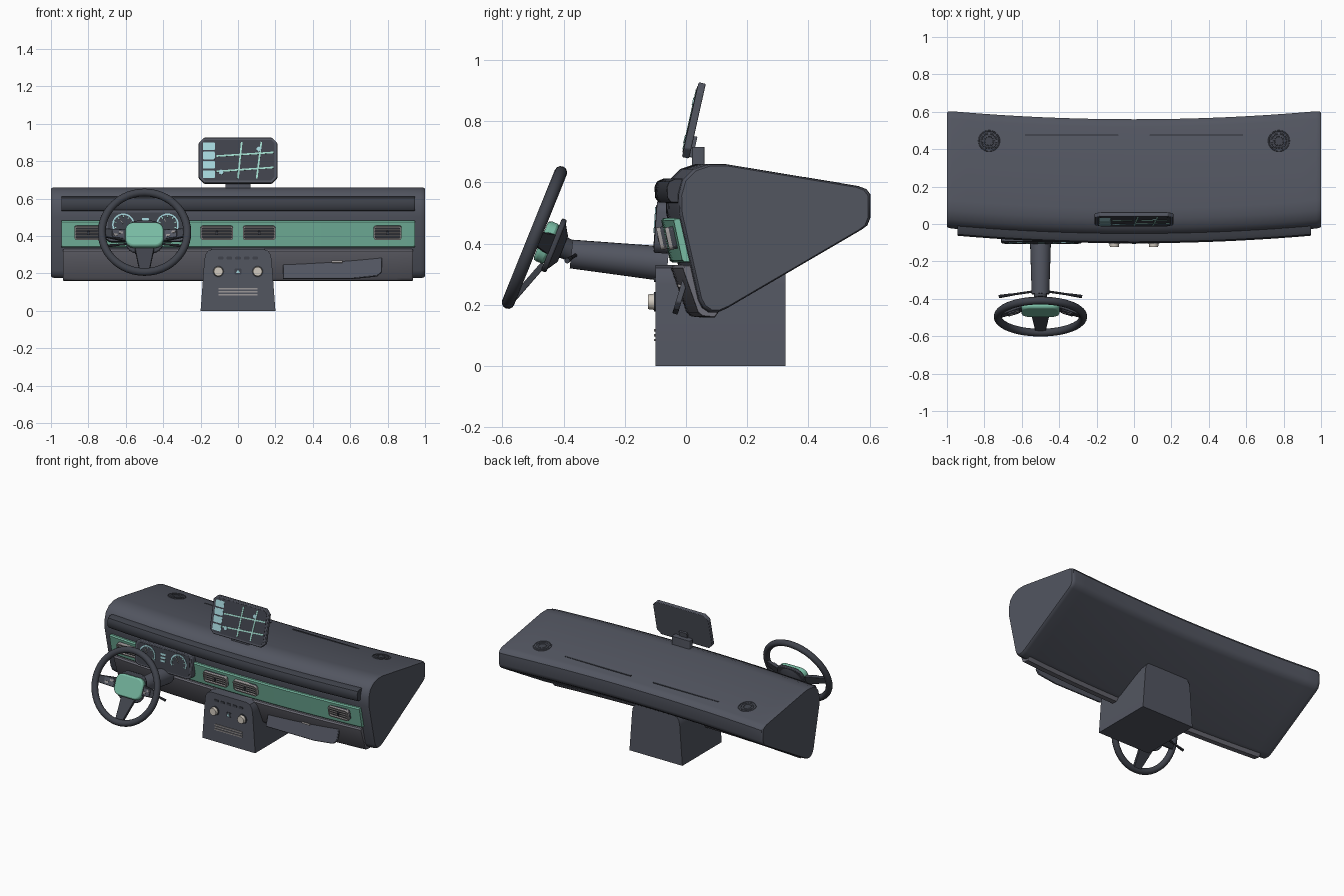
import bpy, bmesh, math
from mathutils import Matrix, Vector

if "Cube" in bpy.data.objects:
    bpy.data.objects.remove(bpy.data.objects["Cube"])

def mat(name, r, g, b):
    m = bpy.data.materials.new(name)
    m.diffuse_color = (r, g, b, 1)
    m.use_nodes = True
    m.node_tree.nodes["Principled BSDF"].inputs["Base Color"].default_value = m.diffuse_color
    return m

BODY = mat("charcoal", .085, .092, .118)
DARK = mat("dark_grey", .05, .055, .07)
PANEL = mat("warm_grey", .155, .155, .185)
GREEN = mat("mint_green", .19, .5, .37)
GLOW = mat("pale_cyan", .38, .68, .72)
LINE = mat("display_mint", .36, .72, .62)
SILVER = mat("silver", .33, .31, .31)
CREAM = mat("cream", .64, .59, .52)
T, R = Matrix.Translation, Matrix.Rotation

def finish(name, bm, m, M=None, bevel=0, angle=35):
    bmesh.ops.recalc_face_normals(bm, faces=bm.faces)
    me = bpy.data.meshes.new(name)
    bm.to_mesh(me)
    bm.free()
    if M:
        me.transform(M)
    me.materials.append(m)
    me.polygons.foreach_set("use_smooth", [True] * len(me.polygons))
    me.set_sharp_from_angle(angle=math.radians(angle))
    o = bpy.data.objects.new(name, me)
    bpy.context.collection.objects.link(o)
    if bevel:
        b = o.modifiers.new("bevel", 'BEVEL')
        b.width, b.segments = bevel, 2
    return o

def loft(name, rings, m, M=None, bevel=0, angle=35):
    bm = bmesh.new()
    vs = [[bm.verts.new(p) for p in r] for r in rings]
    n = len(vs[0])
    for a, b in zip(vs, vs[1:]):
        for i in range(n):
            bm.faces.new((a[i], a[(i + 1) % n], b[(i + 1) % n], b[i]))
    bm.faces.new(vs[0])
    bm.faces.new(vs[-1])
    return finish(name, bm, m, M, bevel, angle)

def prism(name, pts, z0, z1, m, M, bevel=0):
    return loft(name, [[(x, y, z) for x, y in pts] for z in (z0, z1)], m, M, bevel)

def rrect(w, h, r, cx=0, cy=0, n=4):
    pts = []
    for k, (sx, sy) in enumerate(((1, 1), (-1, 1), (-1, -1), (1, -1))):
        for i in range(n + 1):
            a = math.pi / 2 * (k + i / n)
            pts.append((cx + sx * (w / 2 - r) + r * math.cos(a), cy + sy * (h / 2 - r) + r * math.sin(a)))
    return pts

def circle(r, n=24):
    return [(r * math.cos(2 * math.pi * i / n), r * math.sin(2 * math.pi * i / n)) for i in range(n)]

def rod(name, p, q, r0, r1, m, n=24):
    p, q = Vector(p), Vector(q)
    M = T(p) @ (q - p).to_track_quat('Z', 'Y').to_matrix().to_4x4()
    return loft(name, [[(x, y, 0) for x, y in circle(r0, n)],
                       [(x, y, (q - p).length) for x, y in circle(r1, n)]], m, M)

def torus(name, R0, r, m, M, n=48, k=12):
    bm = bmesh.new()
    vs = [[bm.verts.new(((R0 + r * math.cos(b)) * math.cos(a), (R0 + r * math.cos(b)) * math.sin(a), r * math.sin(b)))
           for b in (2 * math.pi * j / k for j in range(k))] for a in (2 * math.pi * i / n for i in range(n))]
    for i in range(n):
        for j in range(k):
            a, b = vs[i], vs[(i + 1) % n]
            bm.faces.new((a[j], a[(j + 1) % k], b[(j + 1) % k], b[j]))
    return finish(name, bm, m, M, angle=60)

def facing(x, y, z, deg=90):
    # local x right, local y up, local z out of the face towards the driver
    return T((x, y, z)) @ R(math.radians(deg), 4, 'X')

def bend(x):
    return -.045 * (1 - x * x)

def strip(name, prof, half, m, edge=.02, shrink=.96):
    # profile swept across the car along the bowed dash line
    cy = sum(p[0] for p in prof) / len(prof)
    cz = sum(p[1] for p in prof) / len(prof)
    st = [(-half, shrink), (-half + edge * .3, (1 + 2 * shrink) / 3 + .0), (-half + edge, 1)]
    st[1] = (st[1][0], 1 - (1 - shrink) * .3)
    inner = [(-(half - edge) + 2 * (half - edge) * i / 24, 1) for i in range(1, 24)]
    st = st + inner + [(-x, s) for x, s in reversed(st)]
    return loft(name, [[(x, cy + (y - cy) * s + bend(x), cz + (z - cz) * s) for y, z in prof] for x, s in st], m)

# dashboard shell and its horizontal bands
strip("dash_body", [(-.02, .5), (-.022, .56), (-.008, .61), (.025, .643), (.075, .66), (.13, .66), (.565, .588),
                    (.592, .578), (.605, .56), (.605, .485), (.595, .46), (.575, .445), (.135, .188), (.105, .175),
                    (.08, .175), (.058, .19), (.045, .215)], 1, BODY, .025, .97)
strip("padded_roll", [(.03, .612), (-.03, .612), (-.05, .603), (-.058, .585), (-.056, .55), (-.045, .535), (.03, .53)],
      .945, DARK, .012)
strip("green_band", [(.03, .48), (-.03, .483), (-.036, .475), (-.008, .345), (0, .338), (.05, .338)], .945, GREEN, .008)
strip("lower_panel", [(.09, .33), (.0, .33), (-.006, .32), (.045, .175), (.06, .162), (.1, .158), (.13, .2)],
      .935, PANEL, .01)

# glove box lid leaning out of the lower panel
prism("glove_box_lid", [(-.265, 0), (.1, 0), (.24, .015), (.265, .04), (.265, .135), (-.265, .135)], -.015, .003, BODY,
      facing(.505, -.042, .172, 73), .004)
prism("glove_box_latch", rrect(.06, .01, .004), -.01, .005, SILVER, facing(.53, -.022, .262, 73))

# centre console
prism("centre_console", [(-.2, 0), (.2, 0), (.18, .27), (.174, .3), (.16, .321), (.135, .33),
                         (-.135, .33), (-.16, .321), (-.174, .3), (-.18, .27)], -.325, .1, BODY, facing(0, 0, 0))
C = facing(0, -.1, 0)
for i in range(5):
    prism("console_button", rrect(.03, .014, .004, -.092 + .046 * i, .282), -.005, .005, DARK, C)
for s in (-1, 1):
    rod("knob_base", (s * .105, -.095, .21), (s * .105, -.105, .21), .032, .032, DARK)
    rod("knob", (s * .105, -.1, .21), (s * .105, -.124, .21), .027, .024, CREAM)
for i in range(3):
    prism("console_slot", rrect(.21, .008, .003, 0, .085 + .016 * i), -.004, .005, SILVER, C)
prism("hazard_button", rrect(.036, .032, .006, 0, .21), -.004, .004, DARK, C)
prism("hazard_triangle", [(-.011, .201), (.011, .201), (0, .221)], 0, .006, GLOW, C)

# air vents in the green band
for x, w in ((-.8, .15), (-.113, .175), (.113, .175), (.8, .15)):
    V = facing(x, -.022 + bend(x), .42, 102)
    prism("vent_well", rrect(w, .075, .015), -.02, .012, DARK, V)
    bm = bmesh.new()
    o, i = rrect(w, .075, .015), rrect(w - .016, .059, .009)
    rings = [[bm.verts.new((p[0], p[1], z)) for p in q] for q, z in ((o, -.01), (o, .024), (i, .024), (i, .0))]
    for a, b in zip(rings, rings[1:]):
        for k in range(len(a)):
            bm.faces.new((a[k], a[k - 1], b[k - 1], b[k]))
    finish("vent_frame", bm, SILVER, V)
    for k in (-1, 0, 1):
        prism("vent_slat", rrect(w - .014, .006, .002, 0, .016 * k), .008, .02, SILVER, V)
    prism("vent_tab", rrect(.012, .02, .003), .01, .026, DARK, V)

# instrument cluster
K = facing(-.495, -.1, .455, 86)
prism("cluster_housing", rrect(.43, .17, .035), -.1, 0, BODY, K, .005)
prism("cluster_glass", rrect(.4, .142, .028), 0, .002, DARK, K)

def arc(cx, cy, r0, r1, a0, a1, n):
    an = [math.radians(a0 + (a1 - a0) * i / n) for i in range(n + 1)]
    return ([(cx + r1 * math.cos(a), cy + r1 * math.sin(a)) for a in an]
            + [(cx + r0 * math.cos(a), cy + r0 * math.sin(a)) for a in reversed(an)])

for s in (-1, 1):
    prism("gauge_arc", arc(s * .118, .005, .052, .06, -25, 205, 24), .001, .005, GLOW, K)
    for i in range(7):
        a = -20 + 220 * i / 6
        prism("gauge_tick", arc(s * .118, .005, .04, .049, a - 3, a + 3, 1), .001, .005, LINE, K)
    prism("gauge_needle", arc(s * .118, .005, .004, .038, 118, 122, 1), .001, .005, CREAM, K)
for i in range(3):
    prism("cluster_bar", rrect(.036, .013, .003, 0, .035 - .022 * i), .001, .005, GLOW, K)

# centre touch screen
S = facing(0, .014, .805, 77.4)
prism("screen_case", rrect(.42, .25, .03, n=1), -.024, 0, BODY, S, .004)
prism("screen_glass", rrect(.392, .222, .02, n=1), 0, .002, DARK, S)
prism("screen_stand", rrect(.135, .04, .006), 0, .075, BODY, T((0, .04, .64)))
prism("screen_arm", rrect(.06, .07, .005), -.035, -.015, BODY, S @ T((0, -.085, 0)))
for i in range(4):
    prism("screen_tile", rrect(.064, .042, .005, -.156, .076 - .051 * i), .001, .004, GLOW, S)

def road(x0, y0, x1, y1, w=.009):
    d = Vector((x1 - x0, y1 - y0)).normalized() * w / 2
    prism("map_road", [(x0 - d.y, y0 + d.x), (x0 + d.y, y0 - d.x), (x1 + d.y, y1 - d.x), (x1 - d.y, y1 + d.x)],
          .001, .004, LINE, S)

for r in ((-.115, .022, .19, .042), (-.115, -.062, .19, -.04), (.0, -.1, .02, .1), (.1, -.1, .125, .1)):
    road(*r)
for x, y in ((.112, .06), (-.09, -.066)):
    prism("map_marker", [(x + a, y + b) for a, b in circle(.013, 16)], .001, .006, GLOW, S)

# speakers and demister vents on the top
TILT = R(math.radians(-9.3), 4, 'X')
for s in (-1, 1):
    P = T((s * .775, .444, .604)) @ TILT
    prism("speaker", circle(.05), -.005, .002, DARK, P)
    for r in (.055, .04, .025):
        torus("speaker_ring", r, .0035, BODY, P @ T((0, 0, .001)), 32, 6)
    D = T((s * .333, .475, .597)) @ TILT
    prism("demister_vent", rrect(.5, .01, .003), -.01, .003, DARK, D)

# steering wheel
W = facing(-.5, -.495, .42, 68)
torus("wheel_rim", .229, .021, DARK, W)
prism("wheel_hub", rrect(.205, .14, .045), -.062, -.022, GREEN, W, .01)
prism("hub_back", rrect(.2, .185, .06), -.078, -.06, DARK, W, .005)
loft("hub_cone", [[(x, y, z) for x, y in circle(r)] for r, z in ((.085, -.075), (.045, -.1))], DARK, W)
for a, w0, w1 in ((0, .036, .022), (180, .036, .022), (-90, .052, .026)):
    A = W @ R(math.radians(a), 4, 'Z') @ T((.07, 0, -.06)) @ R(-math.atan(.055 / .16), 4, 'Y')
    prism("wheel_spoke", [(0, -w0), (.165, -w1), (.165, w1), (0, w0)], -.01, .01, DARK, A, .003)
    if a != -90:
        prism("spoke_pad", rrect(.065, .046, .01, .08), .008, .016, BODY, A)
        for k in (-1, 1):
            prism("spoke_button", rrect(.022, .012, .003, .08 + .015 * k, .008 * k), .014, .019, SILVER, A)

# steering column and stalks
rod("column_neck", (-.5, -.43, .4), (-.5, -.35, .365), .038, .032, DARK)
rod("steering_column", (-.5, -.375, .366), (-.5, -.06, .333), .047, .057, BODY)
for s in (-1, 1):
    rod("stalk", (-.5, -.355, .366), (-.5 + s * .17, -.38, .35), .006, .006, DARK, 10)
    rod("stalk_grip", (-.5 + s * .15, -.377, .352), (-.5 + s * .222, -.388, .344), .007, .009, DARK, 10)
